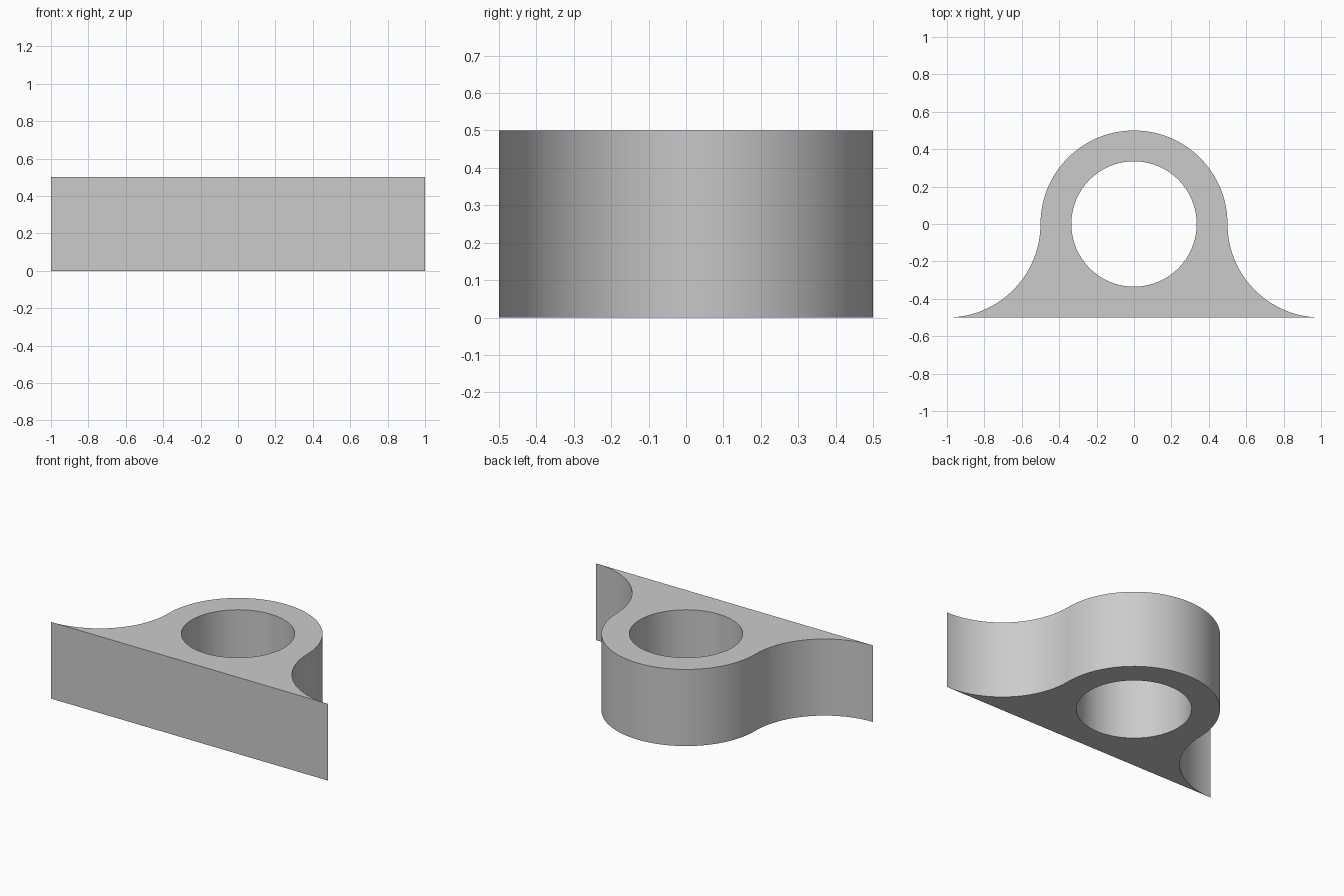
import bpy
import bmesh
from math import cos, sin, pi, radians
from mathutils import Vector

cube = bpy.data.objects.get("Cube")
if cube:
    bpy.data.objects.remove(cube, do_unlink=True)

R, HOLE, HEIGHT, STEPS = 0.5, 0.335, 0.5, 32


def arc(cx, radius, start, end, steps):
    """Points on an arc centred on the x axis, angles in degrees."""
    angles = [radians(start + (end - start) * i / steps) for i in range(steps + 1)]
    return [(cx + radius * cos(a), radius * sin(a)) for a in angles]


def add_loop(bm, points):
    verts = [bm.verts.new((x, y, 0)) for x, y in points]
    return [bm.edges.new((v, verts[i - 1])) for i, v in enumerate(verts)]


# Outline: right flare, rounded back, left flare, closed by the flat front
flare = arc(1, R, 270, 180, STEPS)
mirrored_flare = [(-x, y) for x, y in reversed(flare)]
outline = flare + arc(0, R, 0, 180, 2 * STEPS)[1:-1] + mirrored_flare
bore = arc(0, HOLE, 0, 360, 4 * STEPS)[:-1]

# Fill between the outline and the bore, then raise to full height
bm = bmesh.new()
edges = add_loop(bm, outline) + add_loop(bm, bore)
bmesh.ops.triangle_fill(bm, edges=edges, use_beauty=True, normal=Vector((0, 0, 1)))
raised = bmesh.ops.extrude_face_region(bm, geom=bm.faces[:])
top = [g for g in raised["geom"] if isinstance(g, bmesh.types.BMVert)]
bmesh.ops.translate(bm, verts=top, vec=(0, 0, HEIGHT))
bmesh.ops.recalc_face_normals(bm, faces=bm.faces[:])
mesh = bpy.data.meshes.new("flared_bracket")
bm.to_mesh(mesh)
bm.free()

bracket = bpy.data.objects.new("flared_bracket", mesh)
bpy.context.collection.objects.link(bracket)

# Plain grey material
grey = bpy.data.materials.new("light_grey")
grey.use_nodes = True
colour = (0.6, 0.6, 0.6, 1)
grey.diffuse_color = colour
grey.node_tree.nodes["Principled BSDF"].inputs["Base Color"].default_value = colour
mesh.materials.append(grey)

# Smooth curved walls with crisp rims
bpy.ops.object.select_all(action="DESELECT")
bracket.select_set(True)
bpy.context.view_layer.objects.active = bracket
bpy.ops.object.shade_smooth_by_angle(angle=radians(30))
